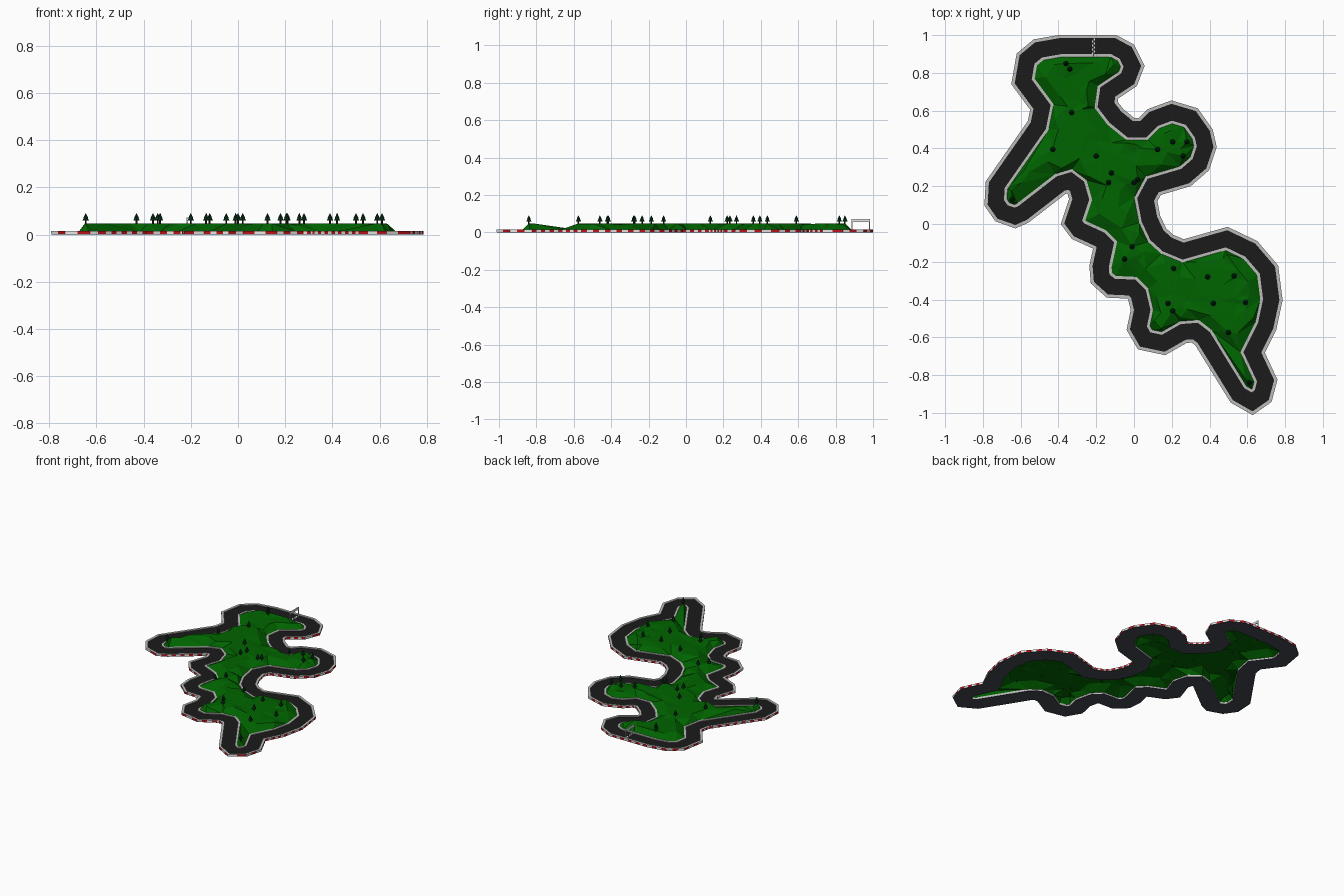
import bpy, bmesh, math, random
from mathutils import Vector
from mathutils.geometry import delaunay_2d_cdt

if "Cube" in bpy.data.objects:
    bpy.data.objects.remove(bpy.data.objects["Cube"])

random.seed(4)


def material(name, rgb):
    m = bpy.data.materials.new(name)
    m.diffuse_color = (*rgb, 1)
    m.use_nodes = True
    m.node_tree.nodes["Principled BSDF"].inputs["Base Color"].default_value = m.diffuse_color
    return m


ASPHALT = material("asphalt", (0.011, 0.011, 0.011))
SLATE = material("slate underside", (0.056, 0.066, 0.08))
GREY = material("kerb grey", (0.5, 0.5, 0.49))
RED = material("kerb red", (0.5, 0.005, 0.01))
WHITE = material("white", (0.8, 0.8, 0.8))
GRASS = material("grass", (0.0, 0.127, 0.0))
LEAF = material("dark leaf", (0.002, 0.03, 0.008))
BARK = material("bark", (0.03, 0.014, 0.006))


def make(name, bm, *mats):
    me = bpy.data.meshes.new(name)
    bm.to_mesh(me)
    bm.free()
    for m in mats:
        me.materials.append(m)
    ob = bpy.data.objects.new(name, me)
    bpy.context.collection.objects.link(ob)
    return ob


# Centre line of the circuit, clockwise, in hundredths of a unit
LINE = [(-39, 94), (-11, 94), (-4.5, 90.5), (-1, 83.5), (-3.5, 77), (-14, 70), (-15, 63),
        (-10, 56.5), (-2, 50), (5, 50), (10.5, 55.5), (20, 59), (30, 56), (36, 47.5),
        (37.5, 41), (34.5, 32), (27, 25.5), (10, 20.5), (6, 13), (8, 2.5), (12, -6),
        (17.5, -11), (26, -14.5), (49, -8), (61.5, -14), (70.5, -24.5), (72.5, -40),
        (69.5, -54), (62.5, -68), (69.5, -83), (67.5, -90.5), (62.5, -94), (55.5, -90),
        (37, -60), (32.5, -56.5), (26, -57), (15.5, -63), (6, -61), (2.5, -55), (4.5, -45.5),
        (2.5, -37), (-1, -33.5), (-12, -33), (-17, -28.5), (-17.5, -22.5), (-15, -11),
        (-18, -8), (-29, -3), (-32, 1), (-28, 13), (-30, 20), (-34, 23), (-39, 21.5),
        (-59, 6), (-63, 4.2), (-69.5, 6.5), (-73, 11.5), (-72.5, 20.5), (-50.5, 52),
        (-48.5, 62), (-58.5, 75.5), (-56.5, 87), (-50.5, 92)]
PATH = [Vector((x, y)) / 100 for x, y in LINE]
N = len(PATH)


def offset(d):
    """Mitred offset of the centre line, positive outwards."""
    out = []
    for i, p in enumerate(PATH):
        a = (p - PATH[i - 1]).normalized()
        b = (PATH[(i + 1) % N] - p).normalized()
        na, nb = Vector((-a.y, a.x)), Vector((-b.y, b.x))
        n = (na + nb).normalized()
        out.append(p + n * d / max(n.dot(na), 0.75))
    return out


STEPS = [max(1, round((PATH[(i + 1) % N] - PATH[i]).length / 0.028)) for i in range(N)]


def fine(pts):
    """Split every stretch into the short lengths used for kerb stripes."""
    return [pts[i].lerp(pts[(i + 1) % N], k / STEPS[i]) for i in range(N) for k in range(STEPS[i])]


def band(name, d_out, d_in, z0, z1, mats, striped=False):
    """Rectangular strip swept round the circuit; stripes go on its outer side."""
    bm = bmesh.new()
    rings = [[bm.verts.new((p.x, p.y, z)) for p in fine(offset(d))]
             for d, z in ((d_out, z0), (d_out, z1), (d_in, z1), (d_in, z0))]
    n = len(rings[0])
    for s in range(4):
        r, q = rings[s], rings[(s + 1) % 4]
        for i in range(n):
            j = (i + 1) % n
            f = bm.faces.new((r[i], q[i], q[j], r[j]))
            if striped and s == 0:
                f.material_index = 1 + i % 2
    bmesh.ops.recalc_face_normals(bm, faces=bm.faces)
    return make(name, bm, *mats)


# Slate base, road surface and a kerb on each side
band("track_base", 0.060, -0.055, 0.0, 0.004, [SLATE])
band("road", 0.044, -0.041, 0.004, 0.011, [ASPHALT])
band("outer_kerb", 0.061, 0.044, 0.003, 0.016, [GREY, RED, WHITE], True)
band("inner_kerb", -0.041, -0.056, 0.003, 0.016, [GREY])

# Trees: x, y in hundredths
TREES = [(-36, 85), (-34, 82), (-33, 59), (-43, 39.5), (-20, 36), (-12, 27), (-13.5, 22),
         (2, 23.5), (0, 22), (12.5, 39.5), (20.5, 43.5), (28, 43.5), (26, 36), (-64.5, 13),
         (-1, -12), (-5, -18.5), (21, -23.5), (39, -28), (53, -27.5), (59, -41.5),
         (42, -42), (18, -42), (20.5, -46), (50, -57.5), (61, -84)]
SPOTS = [Vector((x, y)) / 100 for x, y in TREES]
TOP = 0.048

# Raised grass island: low rim, plateau points scattered inside
rim = offset(-0.054)[::-1]


def inside(p):
    hit = False
    for i in range(N):
        a, b = rim[i - 1], rim[i]
        if (a.y > p.y) != (b.y > p.y) and p.x < (b.x - a.x) * (p.y - a.y) / (b.y - a.y) + a.x:
            hit = not hit
    return hit


def rim_gap(p):
    best = 9
    for i in range(N):
        a, d = rim[i - 1], rim[i] - rim[i - 1]
        t = min(1, max(0, (p - a).dot(d) / max(d.length_squared, 1e-9)))
        best = min(best, (a + d * t - p).length)
    return best


scatter = list(SPOTS)
for i in range(-11, 12):
    for j in range(-14, 15):
        p = Vector((i + random.uniform(-.45, .45), j + random.uniform(-.45, .45))) * 0.075
        if inside(p) and rim_gap(p) > 0.015:
            scatter.append(p)
verts, _, faces, origin, _, _ = delaunay_2d_cdt(rim + scatter, [], [list(range(N))], 1, 1e-5)
bm = bmesh.new()
vs = []
for v, o in zip(verts, origin):
    z = 0.012
    if o and min(o) >= N:
        z = TOP if min(o) < N + len(SPOTS) else TOP - random.choice((0, 0, 0, 0.002, 0.008))
    vs.append(bm.verts.new((v.x, v.y, z)))
for f in faces:
    bm.faces.new([vs[k] for k in f])
for f in bm.faces:
    f.normal_update()
    if f.normal.z < 0:
        f.normal_flip()
make("grass_island", bm, GRASS)

# Conifers: bark trunk and two leafy cones
for k, s in enumerate(SPOTS):
    bm = bmesh.new()
    for r1, r2, z0, h, m in ((0.004, 0.004, TOP - 0.005, 0.018, 0), (0.014, 0.004, TOP + 0.011, 0.02, 1),
                             (0.010, 0, TOP + 0.023, 0.021, 1)):
        old = set(bm.faces)
        g = bmesh.ops.create_cone(bm, cap_ends=True, segments=8, radius1=r1, radius2=r2, depth=h)
        bmesh.ops.translate(bm, verts=g["verts"], vec=(s.x, s.y, z0 + h / 2))
        for f in set(bm.faces) - old:
            f.material_index = m
    make(f"tree_{k + 1}", bm, BARK, LEAF)


def box(name, c, size, mat):
    bm = bmesh.new()
    bmesh.ops.create_cube(bm, size=1)
    bmesh.ops.scale(bm, verts=bm.verts, vec=size)
    bmesh.ops.translate(bm, verts=bm.verts, vec=c)
    return make(name, bm, mat)


# Start gate and painted start line
GX = -0.215
for side, y in (("inner", 0.888), ("outer", 0.982)):
    box(f"gate_post_{side}", (GX, y, 0.036), (0.005, 0.005, 0.068), WHITE)
box("gate_beam", (GX, 0.935, 0.064), (0.006, 0.099, 0.016), WHITE)
for k in range(8):
    box(f"start_mark_{k + 1}", (GX + (0.004 if k % 2 else -0.004), 0.903 + k * 0.0105, 0.0115),
        (0.008, 0.0105, 0.002), WHITE)
